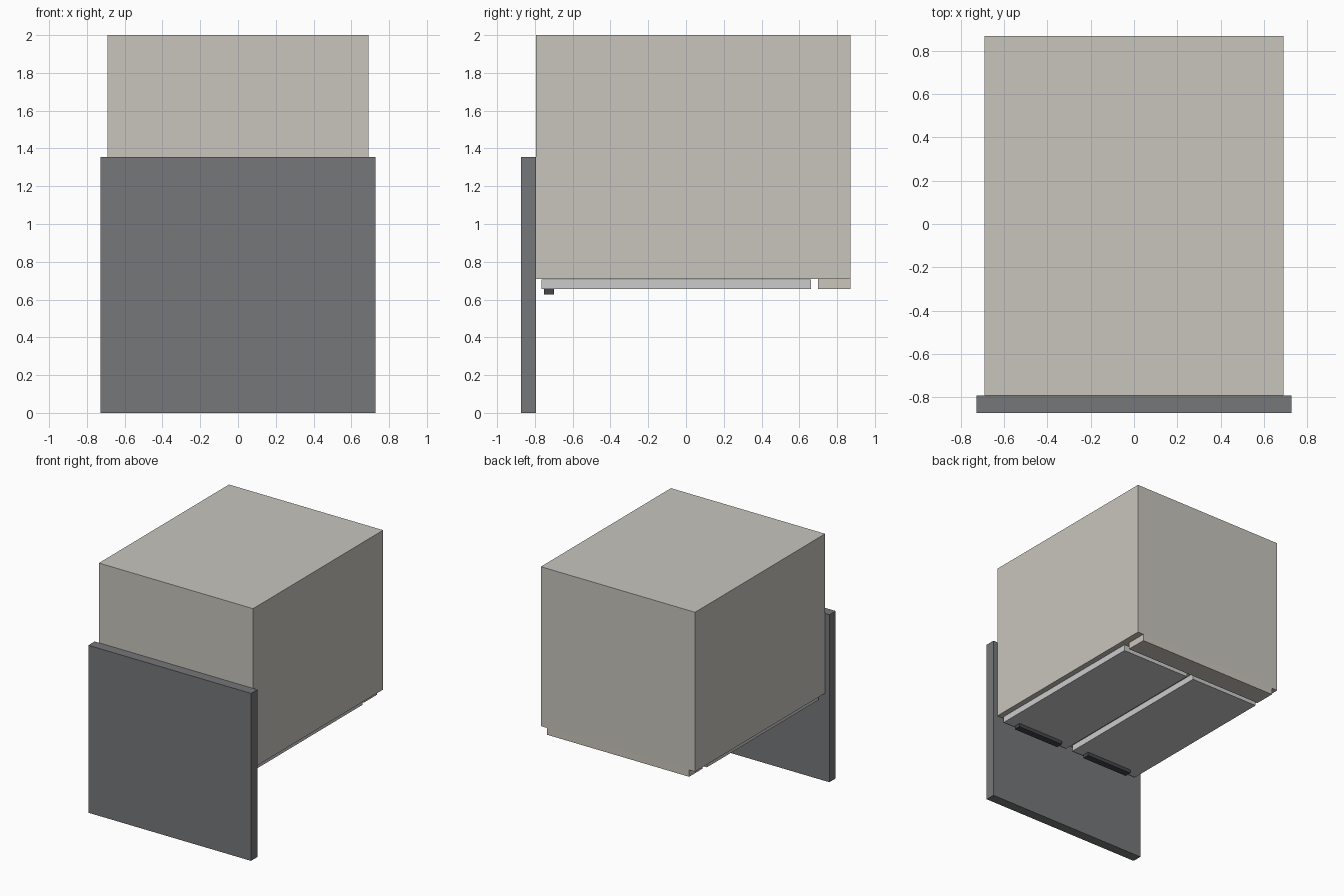
import bpy

if "Cube" in bpy.data.objects:
    bpy.data.objects.remove(bpy.data.objects["Cube"])


def material(name, rgb):
    m = bpy.data.materials.new(name)
    m.diffuse_color = (*rgb, 1.0)
    m.use_nodes = True
    m.node_tree.nodes["Principled BSDF"].inputs["Base Color"].default_value = m.diffuse_color
    return m


def box(name, x, y, z, mat):
    """Box from (min, max) ranges on each axis."""
    bpy.ops.mesh.primitive_cube_add(
        size=1, location=[(a + b) / 2 for a, b in (x, y, z)])
    ob = bpy.context.object
    ob.name = name
    ob.scale = [b - a for a, b in (x, y, z)]
    bpy.ops.object.transform_apply(location=False, rotation=False, scale=True)
    ob.data.materials.append(mat)
    return ob


tan = material("tan", (0.58, 0.56, 0.51))
strip_tan = material("light_tan", (0.60, 0.56, 0.50))
pale = material("pale_grey", (0.72, 0.72, 0.71))
slate = material("slate", (0.18, 0.184, 0.19))
dark = material("dark_grey", (0.06, 0.062, 0.07))

# Main cabinet block and the wide upright panel at its front
box("cabinet_body", (-0.69, 0.69), (-0.793, 0.87), (0.71, 2.0), tan)
box("front_panel", (-0.728, 0.728), (-0.873, -0.793), (0.0, 1.355), slate)

# Plinth strip under the rear edge
box("rear_plinth", (-0.637, 0.637), (0.70, 0.87), (0.655, 0.71), strip_tan)

# Pair of door slabs on the underside, each with a bar handle
for side, s in (("left", -1), ("right", 1)):
    box(side + "_door", sorted((s * 0.03, s * 0.65)),
        (-0.765, 0.662), (0.655, 0.705), pale)
    box(side + "_handle", sorted((s * 0.13, s * 0.55)),
        (-0.753, -0.698), (0.626, 0.655), dark)
